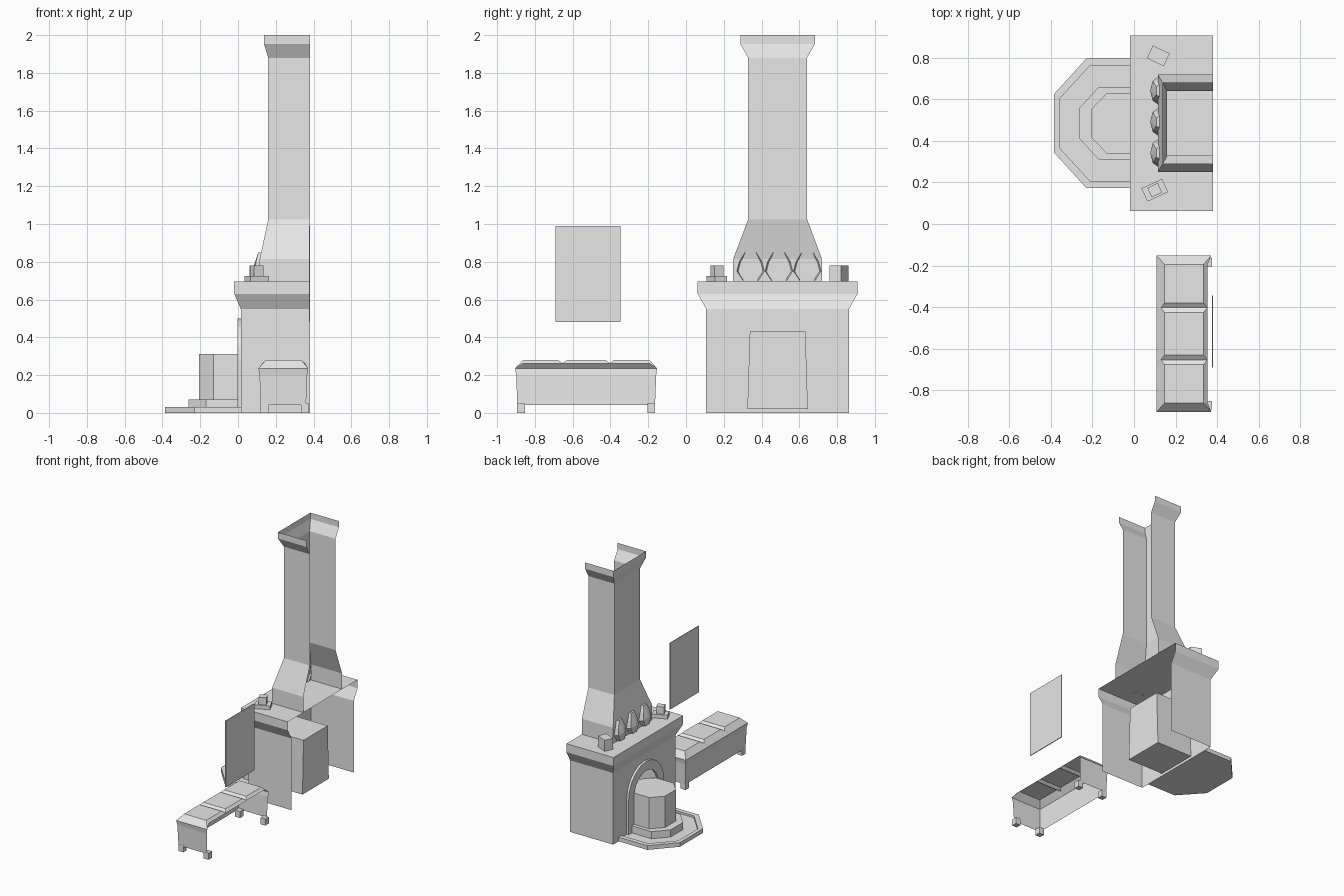
import bpy, bmesh, math
from mathutils import Matrix, Vector

cube = bpy.data.objects.get("Cube")
if cube:
    bpy.data.objects.remove(cube, do_unlink=True)

stone = bpy.data.materials.new("light_grey")
stone.use_nodes = True
stone.diffuse_color = (0.8, 0.8, 0.8, 1)
stone.node_tree.nodes["Principled BSDF"].inputs["Base Color"].default_value = (0.8, 0.8, 0.8, 1)

WALL = 0.38   # plane of the room wall, where the shells stay open
MID = 0.485   # centre line of the fireplace in y


def finish(name, bm):
    bmesh.ops.remove_doubles(bm, verts=bm.verts, dist=0.0005)
    bmesh.ops.recalc_face_normals(bm, faces=bm.faces)
    mesh = bpy.data.meshes.new(name)
    bm.to_mesh(mesh)
    bm.free()
    mesh.materials.append(stone)
    obj = bpy.data.objects.new(name, mesh)
    bpy.context.scene.collection.objects.link(obj)
    return obj


def skin(bm, sections):
    """Join successive open polylines with quads."""
    rows = [[bm.verts.new(p) for p in s] for s in sections]
    for a, b in zip(rows, rows[1:]):
        for i in range(len(a) - 1):
            bm.faces.new((a[i], a[i + 1], b[i + 1], b[i]))
    return rows


def u_section(x, half, z):
    return [(WALL, MID - half, z), (x, MID - half, z), (x, MID + half, z), (WALL, MID + half, z)]


def box(name, center, size, turn=0):
    bm = bmesh.new()
    m = (Matrix.Translation(center) @ Matrix.Rotation(math.radians(turn), 4, 'Z')
         @ Matrix.Diagonal((*size, 1)))
    bmesh.ops.create_cube(bm, size=1, matrix=m)
    return finish(name, bm)


def prism(name, outline, z0, z1, rim=None, sunk=0):
    """Vertical prism, optionally with a sunken top inside the rim outline."""
    bm = bmesh.new()
    rings = [(outline, z0), (outline, z1)]
    if rim:
        rings += [(rim, z1), (rim, z1 - sunk)]
    rows = skin(bm, [[(x, y, z) for x, y in o + o[:1]] for o, z in rings])
    bm.faces.new(rows[0][:-1])
    bm.faces.new(rows[-1][:-1])
    return finish(name, bm)


def half_octagon(x0, x1, half0, half1, back):
    """Chamfered plan: x0/half0 on the front edge, x1/half1 on the sides."""
    return [(back, MID + half1), (x1, MID + half1), (x0, MID + half0),
            (x0, MID - half0), (x1, MID - half1), (back, MID - half1)]


def arch(half, top, spring, steps=10):
    pts = [(MID - half, 0.0)]
    for i in range(steps + 1):
        a = math.pi * (1 - i / steps)
        pts.append((MID + half * math.cos(a), spring + (top - spring) * math.sin(a)))
    return pts + [(MID + half, 0.0)]


# Fireplace body: side walls, arched front and flared mantel
inner = arch(0.15, 0.43, 0.27)
outer = arch(0.215, 0.50, 0.28)
bm = bmesh.new()
for s in (-1, 1):
    y = MID + s * 0.378
    bm.faces.new([bm.verts.new(p) for p in
                  ((0.015, y, 0), (WALL, y, 0), (WALL, y, 0.55), (0.015, y, 0.55))])
front = [(MID - 0.378, 0)] + inner + [(MID + 0.378, 0), (MID + 0.378, 0.55), (MID - 0.378, 0.55)]
bm.faces.new([bm.verts.new((0.015, y, z)) for y, z in front])
rows = skin(bm, [u_section(0.015, 0.378, 0.55), u_section(-0.02, 0.423, 0.63),
                 u_section(-0.02, 0.423, 0.695)])
bm.faces.new(rows[-1])
finish("fireplace_body", bm)

# Raised frame around the arch
bm = bmesh.new()
skin(bm, [[(x, y, z) for y, z in line] for x, line in
          ((0.015, outer), (-0.002, outer), (-0.002, inner), (0.015, inner))])
finish("arch_frame", bm)

# Firebox niche, open to the front
bm = bmesh.new()
rings = []
for x in (0.015, 0.32):
    ring = [(x, MID - 0.16, 0.02), (x, MID - 0.147, 0.432),
            (x, MID + 0.147, 0.432), (x, MID + 0.16, 0.02)]
    rings.append(ring + ring[:1])
rows = skin(bm, rings)
bm.faces.new(rows[1][:-1])
finish("firebox", bm)

# Chimney hood and flue
bm = bmesh.new()
skin(bm, [u_section(*s) for s in (
    (0.115, 0.235, 0.695), (0.115, 0.235, 0.815), (0.16, 0.156, 1.025),
    (0.16, 0.156, 1.88), (0.138, 0.197, 1.952), (0.138, 0.197, 2.0))])
finish("chimney", bm)

# Faceted shields on the hood
outline = [(-0.04, 0.7), (0.04, 0.7), (0.073, 0.75), (0.06, 0.80),
           (0.03, 0.85), (-0.03, 0.85), (-0.06, 0.80), (-0.073, 0.75)]
for i in (-1, 0, 1):
    bm = bmesh.new()
    y0 = MID + 0.007 + i * 0.15
    back = [(0.125, y0 + y, z) for y, z in outline]
    face = [(0.09 + max(0, z - 0.78) * 0.25, y0 + y * 0.65, z) for y, z in outline]
    rows = skin(bm, [back + back[:1], face + face[:1]])
    ridge = bm.verts.new((0.078, y0, 0.76))
    for a, b in zip(rows[1], rows[1][1:]):
        bm.faces.new((a, b, ridge))
    finish(f"hood_shield_{i + 2}", bm)

# Hearth, step and drum
prism("hearth", half_octagon(-0.386, -0.23, 0.14, 0.312, 0.015), 0, 0.032,
      half_octagon(-0.357, -0.213, 0.12, 0.277, 0.015), 0.015)
prism("hearth_step", half_octagon(-0.262, -0.17, 0.075, 0.175, 0.015), 0.01, 0.072)
drum = half_octagon(-0.207, -0.13, 0.066, 0.147, 0.02)
prism("drum", drum + [(0.1, MID - 0.066), (0.1, MID + 0.066)], 0.025, 0.312)

# Ornaments on the mantel
box("mantel_block", (0.117, 0.81, 0.737), (0.09, 0.068, 0.085), -25)
box("ornament_base", (0.1, 0.163, 0.709), (0.11, 0.07, 0.03), 25)
box("ornament_top", (0.1, 0.163, 0.75), (0.055, 0.05, 0.06), 25)

# Wall panel
box("wall_panel", (0.378, -0.518, 0.735), (0.006, 0.345, 0.51))

# Bench body, open towards the wall
Y0, Y1 = -0.905, -0.152
bm = bmesh.new()
skin(bm, [[(0.372 - t, Y0 + t, z), (0.108 + t, Y0 + t, z),
           (0.108 + t, Y1 - t, z), (0.372 - t, Y1 - t, z)]
          for t, z in ((0.012, 0.042), (0.006, 0.2), (0.0, 0.235))])
finish("bench_body", bm)

# Bench cushions: one lofted top with two valleys
END = [(0.108, 0.235), (0.108, 0.235), (0.372, 0.235), (0.372, 0.235)]
TOP = [(0.108, 0.235), (0.147, 0.28), (0.335, 0.28), (0.355, 0.262)]
DIP = [(0.108, 0.235), (0.13, 0.263), (0.353, 0.263), (0.355, 0.262)]
third = (Y1 - Y0) / 3
stations = [(Y0, END)]
for i in range(3):
    a = Y0 + i * third
    stations += [(a + (0.042 if i == 0 else 0.023), TOP),
                 (a + third - (0.042 if i == 2 else 0.023), TOP),
                 (a + third, END if i == 2 else DIP)]
bm = bmesh.new()
rows = [[bm.verts.new((x, y, z)) for x, z in prof] for y, prof in stations]
for a, b in zip(rows, rows[1:]):
    for i in range(3):
        quad = []
        for v in (a[i], a[i + 1], b[i + 1], b[i]):
            if all((v.co - q.co).length > 0.0005 for q in quad):
                quad.append(v)
        if len(quad) > 2:
            bm.faces.new(quad)
finish("bench_cushions", bm)

# Bench feet
for i, x in enumerate((0.14, 0.355)):
    for j, y in enumerate((Y0 + 0.032, Y1 - 0.032)):
        box(f"bench_foot_{2 * i + j + 1}", (x, y, 0.025), (0.042, 0.042, 0.05))
